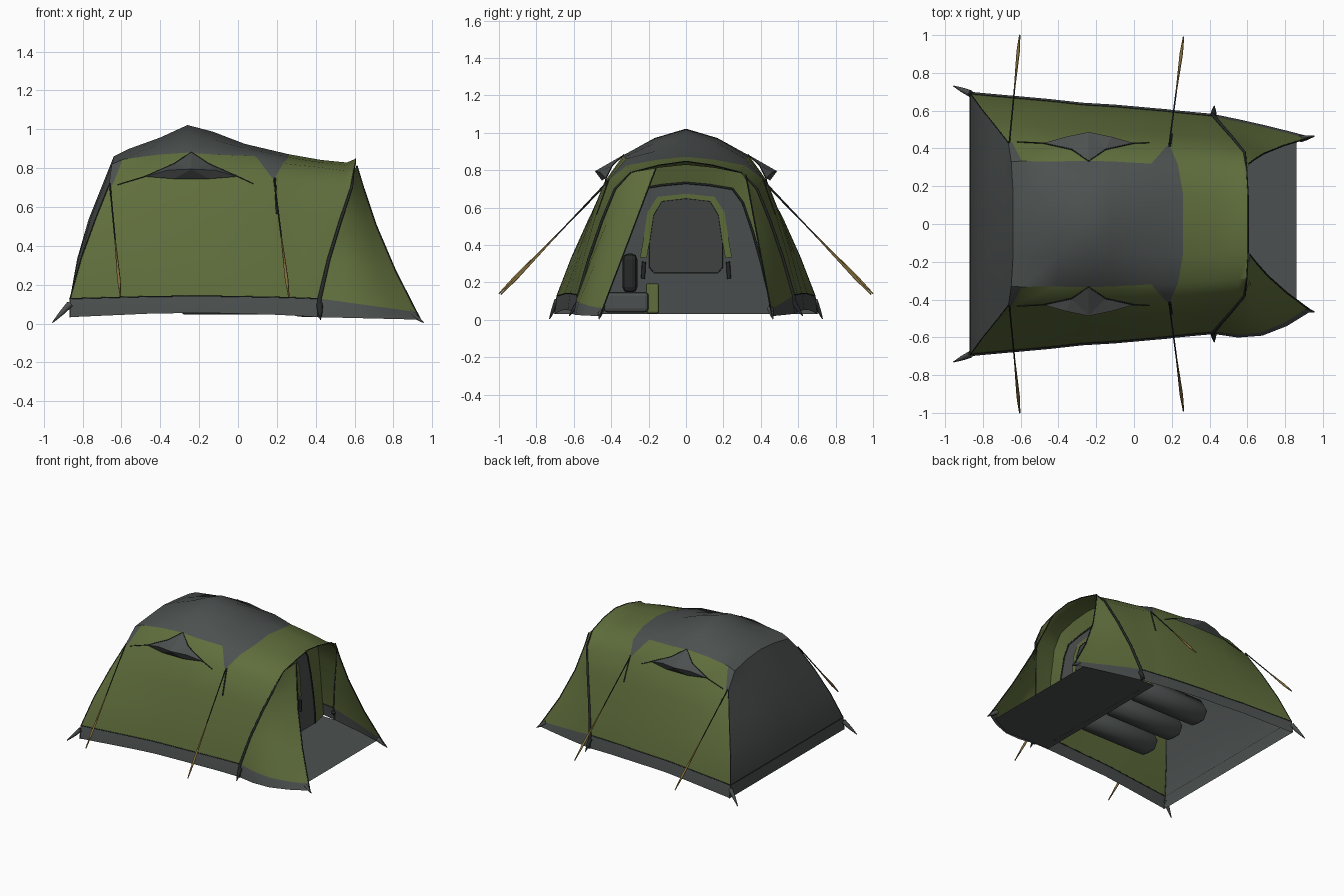
import bpy, math
from mathutils import Vector

cube = bpy.data.objects.get("Cube")
if cube:
    bpy.data.objects.remove(cube, do_unlink=True)


def material(name, rgb):
    m = bpy.data.materials.new(name)
    m.use_nodes = True
    m.diffuse_color = (*rgb, 1)
    m.node_tree.nodes["Principled BSDF"].inputs["Base Color"].default_value = (*rgb, 1)
    return m


GREEN = material("olive fabric", (0.115, 0.155, 0.045))
GREY = material("grey fabric", (0.072, 0.081, 0.079))
MESH = material("mesh window", (0.052, 0.058, 0.057))
DARK = material("dark trim", (0.02, 0.022, 0.022))
TAN = material("tan cord", (0.23, 0.155, 0.045))


def build(name, verts, faces, mats, rule=None, smooth=True):
    me = bpy.data.meshes.new(name)
    me.from_pydata([tuple(v) for v in verts], [], faces)
    for m in mats:
        me.materials.append(m)
    for p in me.polygons:
        p.use_smooth = smooth
        p.material_index = rule(p.index) if rule else 0
    if smooth:
        me.set_sharp_from_angle(angle=math.radians(35))
    ob = bpy.data.objects.new(name, me)
    bpy.context.collection.objects.link(ob)


def grid(name, rows, mats, rule=None):
    """Skin between equally long rows of points; rule(row, column) picks a colour."""
    n = len(rows[0])
    faces = [(i * n + j, i * n + j + 1, (i + 1) * n + j + 1, (i + 1) * n + j)
             for i in range(len(rows) - 1) for j in range(n - 1)]
    pick = (lambda k: rule(k // (n - 1), k % (n - 1))) if rule else None
    build(name, [p for r in rows for p in r], faces, mats, pick)


def tube(name, pts, radius, mat, taper=None):
    cu = bpy.data.curves.new(name, 'CURVE')
    cu.dimensions = '3D'
    cu.bevel_depth = radius
    cu.bevel_resolution = 1
    cu.use_fill_caps = True
    sp = cu.splines.new('POLY')
    sp.points.add(len(pts) - 1)
    for k, p in enumerate(pts):
        sp.points[k].co = (*p, 1)
        sp.points[k].radius = taper[k] if taper else 1
    cu.materials.append(mat)
    ob = bpy.data.objects.new(name, cu)
    bpy.context.collection.objects.link(ob)


def block(name, centre, size, mat, bevel=0.02):
    bpy.ops.mesh.primitive_cube_add(size=1, location=centre)
    ob = bpy.context.object
    ob.name = name
    ob.scale = size
    bpy.ops.object.transform_apply(location=False, rotation=False, scale=True)
    ob.data.materials.append(mat)
    b = ob.modifiers.new("soft edges", 'BEVEL')
    b.width = bevel
    b.segments = 2


def flip(p, s):
    return Vector((p[0], p[1] * s, p[2]))


def half_rib(xb, xe, xt, yb, ye, ze, zs, zt):
    """Points from the ground up to the ridge, on the +y side."""
    lift = 0.022 * (1 - ((xb + 0.22) / 0.65) ** 2)
    pts = [Vector((xb, yb + 0.012, 0.032 + lift)), Vector((xb, yb, 0.128 + lift * 0.6))]
    for t in (0.35, 0.7):
        pts.append(Vector((xb + (xe - xb) * t ** 1.2,
                           yb + (ye - yb) * t + 0.012, 0.13 + (ze - 0.13) * t)))
    pts += [Vector((xe, ye, ze)),
            Vector((xe * 0.4 + xt * 0.6, ye * 0.77, zs)),
            Vector((xt, ye * 0.385, zs + (zt - zs) * 0.65)),
            Vector((xt, 0, zt))]
    return pts


# Ribs: base x, eave x, ridge x, base y, eave y, eave z, shoulder z, ridge z
ribs = [half_rib(*r) for r in (
    (-.865, -.665, -.64, .69, .43, .71, .82, .86),
    (-.84, -.645, -.56, .685, .432, .715, .845, .90),
    (-.45, -.42, -.40, .65, .43, .74, .87, .958),
    (-.27, -.26, -.26, .63, .435, .74, .88, 1.022),
    (-.10, -.10, -.13, .62, .43, .74, .87, .988),
    (.18, .175, .035, .595, .415, .75, .862, .925),
    (.22, .19, .26, .59, .41, .75, .825, .872),
    (.32, .40, .43, .58, .395, .72, .805, .842),
    (.40, .55, .56, .573, .38, .705, .785, .829),
    (.42, .585, .605, .57, .375, .70, .79, .848))]


def full(half):
    return [flip(p, -1) for p in half] + list(reversed(half[:-1]))


# Tent shell: grey skirt and roof, green walls and front bay
def shell_colour(i, j):
    level = min(j, 13 - j)
    if level == 0:
        return 0
    if level < 4 or i >= 6:
        return 1
    return 1 if level == 4 and 1 <= i < 5 else 0


grid("tent_shell", [full(r) for r in ribs], [GREY, GREEN], shell_colour)

# Bulging rear wall
steps = (-1, -.5, 0, .5, 1)
rows = []
for k, p in enumerate(ribs[0][:6]):
    bulge = (0, 0, .02, .035, .035, 0)[k]
    rows.append([Vector((p.x - bulge * (1 - s * s), p.y * s, p.z)) for s in steps])
rows[-1] = full(ribs[0])[5:10]
grid("rear_wall", rows, [GREY])

for s, side in ((1, "left"), (-1, "right")):
    # Porch side flap, from the front arch to its staked tip; the right one hangs further in
    tip = Vector((.94, .46, .02))
    top, bow, sag = ((Vector((.61, .32, .775)), .005, .05) if s > 0
                     else (Vector((.612, .16, .812)), .07, .03))
    rows = []
    for k, p in enumerate(ribs[-1][:6]):
        t = (0, .05, .32, .62, .86, 1)[k]
        edge = tip.lerp(top, t)
        edge.x -= sag * math.sin(math.pi * t)
        row = []
        for u in (0, .25, .5, .75, 1):
            q = p.lerp(edge, u)
            q.y += bow * math.sin(math.pi * u) * (1 - t)
            row.append(flip(q, s))
        rows.append(row)
    grid(side + "_porch_flap", rows, [GREY, GREEN], lambda i, j: min(i, 1))
    tube(side + "_flap_hem", [r[-1] for r in rows], .004, DARK)

    # Hooded side window: a peaked awning with concave upper edges, mesh below
    hood = [flip(p, s) for p in (
        (-.24, .333, .883), (-.33, .395, .823), (-.48, .428, .757), (-.36, .462, .79),
        (-.24, .487, .795), (-.12, .462, .79), (0, .428, .757), (-.15, .395, .823))]
    build(side + "_window_hood", hood,
          [(0, 1, 4), (1, 3, 4), (1, 2, 3), (0, 4, 7), (4, 5, 7), (5, 6, 7)], [GREY],
          smooth=False)
    B, D = [flip(p, s) for p in ((-.33, .45, .745), (-.15, .45, .745))]
    build(side + "_window_mesh", hood[2:7] + [D, B],
          [(0, 1, 6), (1, 2, 6), (2, 5, 6), (2, 3, 5), (3, 4, 5)], [MESH], smooth=False)
    tube(side + "_hood_hem", [flip((-.62, .435, .715), s), hood[2], hood[1], hood[0],
                              hood[7], hood[6], flip((.08, .43, .72), s)], .003, DARK)

    # Seams, poles and skirt piping
    tube(side + "_rear_seam", [flip(p, s) for p in ribs[0][:5]], .003, DARK)
    tube(side + "_front_pole", [flip(p, s) + Vector((0, s * .005, 0)) for p in ribs[-1][:6]],
         .008, DARK, (1.3, 1.3, 1.1, 1, .9, .4))
    tube(side + "_mid_seam", [flip(p, s) for p in ribs[6][3:5]], .005, DARK)
    tube(side + "_skirt_piping", [flip(r[1], s) for r in ribs], .003, DARK)

    # Guy lines: thin dark upper part, thicker tan lower part
    for label, a, b in (("rear", (-.66, .43, .72), (-.605, 1, .14)),
                        ("front", (.185, .41, .75), (.262, .99, .135))):
        a, b = flip(a, s), flip(b, s)
        m = a.lerp(b, .5)
        tube(f"{side}_{label}_guy_line", [a, m], .004, DARK)
        tube(f"{side}_{label}_guy_cord", [m, a.lerp(b, .85), b], .009, TAN, (.4, 1, .4))

    # Staked corner loops
    for label, a, b, mat in (("rear", (-.865, .69, .10), (-.955, .73, .005), GREY),
                             ("middle", (.42, .57, .10), (.425, .625, .02), DARK),
                             ("front", (.88, .45, .06), (.955, .465, .005), GREY)):
        a, b = Vector(a), Vector(b)
        tube(f"{side}_{label}_stake_loop", [flip(a, s), flip(a.lerp(b, .5), s), flip(b, s)],
             .018, mat, (1, .7, .15))

tube("rear_skirt_piping", [(-.867, -.69, .13), (-.867, .69, .13)], .003, DARK)
tube("arch_hem", full(ribs[-1])[5:10], .003, DARK)

# Porch floor
build("porch_floor", [(.30, -.58, .035), (.42, -.58, .035), (.68, -.585, .03),
                      (.86, -.49, .03), (.86, .47, .03), (.68, .522, .03),
                      (.42, .58, .035), (.30, .58, .035)],
      [tuple(range(8))], [GREY])

# Inner front wall: green lining around a grey door panel
outer = full(ribs[7])
inner = [Vector((.34 + p.z * .06, p.y * (.77 if p.z < .75 else .82), p.z * .87))
         for p in outer]
grid("inner_lining", [outer, inner], [GREEN])
build("inner_door_panel", inner, [tuple(range(len(inner)))], [GREY], smooth=False)
tube("door_panel_hem", inner, .006, DARK)


def on_panel(y, z, lift):
    return Vector((.34 + z * .06 + lift, y, z))


# Door window and its green flap border
half = [(.0, .25), (.17, .25), (.195, .28), (.195, .42), (.175, .56), (.13, .635), (.0, .65)]
outline = half + [(-y, z) for y, z in reversed(half[1:-1])]
build("door_window", [on_panel(y, z, .008) for y, z in outline],
      [tuple(range(len(outline)))], [MESH], smooth=False)
tube("door_window_hem", [on_panel(y, z, .008) for y, z in outline + outline[:1]], .003, DARK)
band = half[3:] + [(-y, z) for y, z in reversed(half[3:-1])]
band = [(.21, .33)] + band + [(-.21, .33)]
grid("door_window_border",
     [[on_panel(y * k, .25 + (z - .25) * h, .012) for y, z in band]
      for k, h in ((1.0, 1.0), (1.17, 1.06))], [GREEN])
for s, side in ((1, "left"), (-1, "right")):
    tube(side + "_door_tie", [on_panel(.225 * s, .31, .02), on_panel(.23 * s, .22, .02)],
         .011, DARK)

# Luggage beside the door
block("stowed_bag", (.50, -.32, .095), (.14, .24, .11), GREY)
block("green_bag", (.50, -.18, .115), (.10, .07, .16), GREEN, .01)
block("backpack", (.45, -.30, .25), (.09, .08, .21), DARK, .03)

# Sleeping mats in the room
for k, y in enumerate((.35, .08, -.19)):
    tube(f"sleeping_mat_{k + 1}", [(-.32, y, .13), (-.28, y, .13), (.27, y, .13), (.31, y, .13)],
         .095, GREY, (.7, 1, 1, .7))
